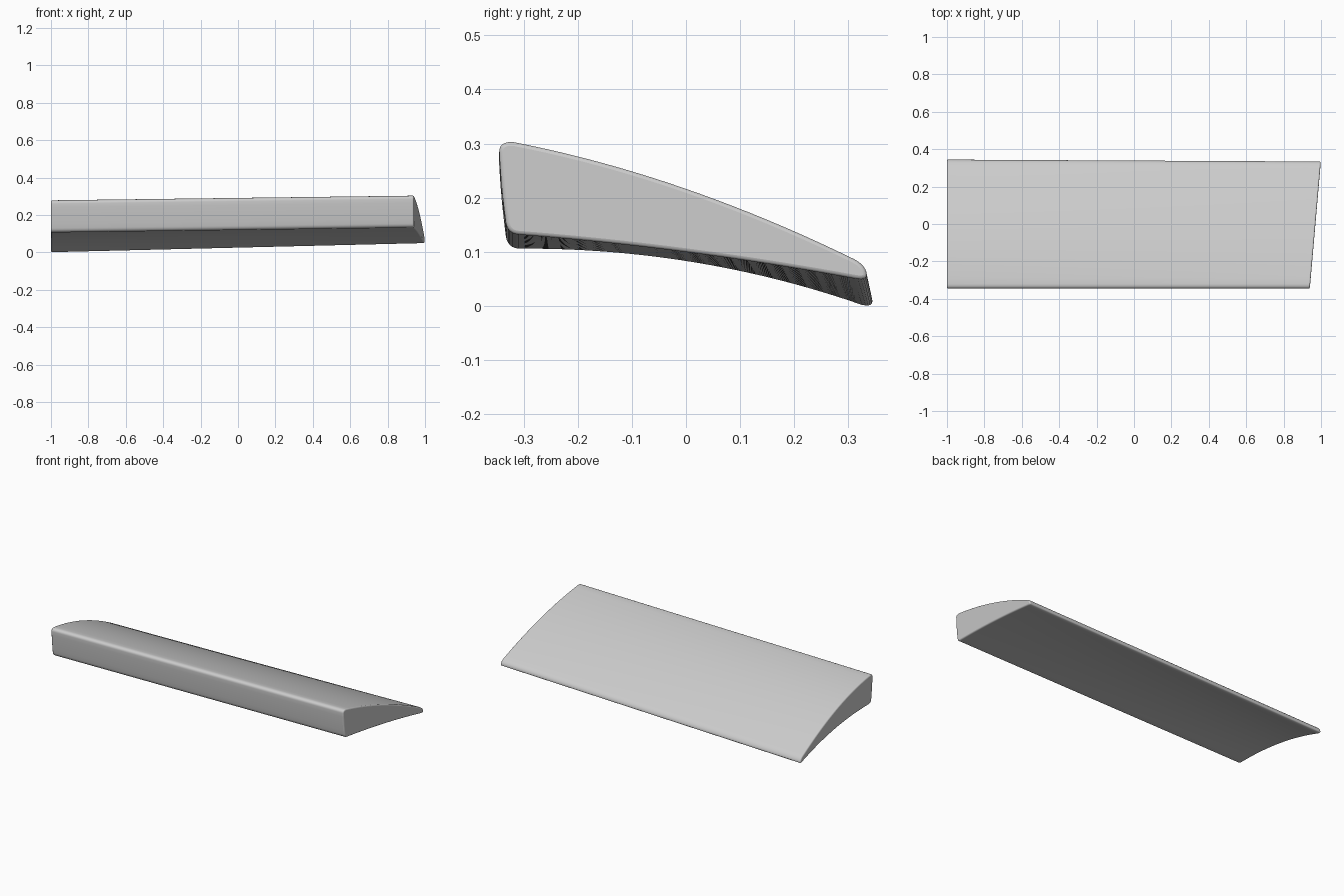
import bpy
import bmesh
from mathutils import Vector

default = bpy.data.objects.get("Cube")
if default:
    bpy.data.objects.remove(default, do_unlink=True)

# Cross-sections as closed chains of (on-curve, handle) points in (y, z):
# top surface, trailing tip, underside, lower front corner, front face, upper front corner
left_section = [
    (-.32, .303), (-.01, .243), (.31, .087), (.333, .075),
    (.334, .058), (.335, .046), (.31, .051), (0, .108),
    (-.31, .132), (-.33, .134), (-.333, .155), (-.342, .22),
    (-.345, .285), (-.345, .304)]
right_section = [
    (-.32, .278), (-.01, .238), (.315, .042), (.338, .03),
    (.344, .012), (.347, -.003), (.325, .002), (.02, .108),
    (-.31, .106), (-.33, .108), (-.333, .13), (-.342, .2),
    (-.345, .26), (-.345, .279)]
steps_per_segment = [20, 6, 6, 20, 6, 6, 6]
stations = 24


def trace(section):
    """Sample a closed chain of quadratic curves."""
    points = [Vector(p) for p in section]
    outline = []
    for i, steps in enumerate(steps_per_segment):
        a, b = points[2 * i], points[2 * i + 1]
        c = points[(2 * i + 2) % len(points)]
        for s in range(steps):
            t = s / steps
            outline.append(a * (1 - t) ** 2 + b * 2 * t * (1 - t) + c * t * t)
    return outline


def slanted_end(y):
    """The left end leans outward towards the back."""
    return 0.94 + 0.06 * (y + .345) / .69


# Loft the wedge between its two end sections
bm = bmesh.new()
left, right = trace(left_section), trace(right_section)
rings = []
for k in range(stations + 1):
    t = k / stations
    ring = []
    for l, r in zip(left, right):
        p = r.lerp(l, t)
        x = -1 + t * (slanted_end(l.x) + 1)
        ring.append(bm.verts.new((x, p.x, p.y)))
    rings.append(ring)
for first, second in zip(rings, rings[1:]):
    for j in range(len(first)):
        n = (j + 1) % len(first)
        bm.faces.new((first[j], first[n], second[n], second[j]))
bm.faces.new(rings[0])
bm.faces.new(rings[-1])
bmesh.ops.recalc_face_normals(bm, faces=bm.faces)
mesh = bpy.data.meshes.new("wedge_body")
bm.to_mesh(mesh)
bm.free()

# Single grey colour
grey = bpy.data.materials.new("light grey")
grey.use_nodes = True
grey.diffuse_color = (0.6, 0.6, 0.6, 1)
for node in grey.node_tree.nodes:
    if node.type == 'BSDF_PRINCIPLED':
        node.inputs["Base Color"].default_value = grey.diffuse_color
mesh.materials.append(grey)

body = bpy.data.objects.new("wedge_body", mesh)
bpy.context.collection.objects.link(body)
bpy.ops.object.select_all(action='DESELECT')
body.select_set(True)
bpy.context.view_layer.objects.active = body
bpy.ops.object.shade_smooth_by_angle(angle=0.6)

# Softly rounded rims at both ends
rim = body.modifiers.new("rounded_rims", 'BEVEL')
rim.width = 0.007
rim.segments = 3
rim.limit_method = 'ANGLE'
rim.angle_limit = 1.0
rim.use_clamp_overlap = False
